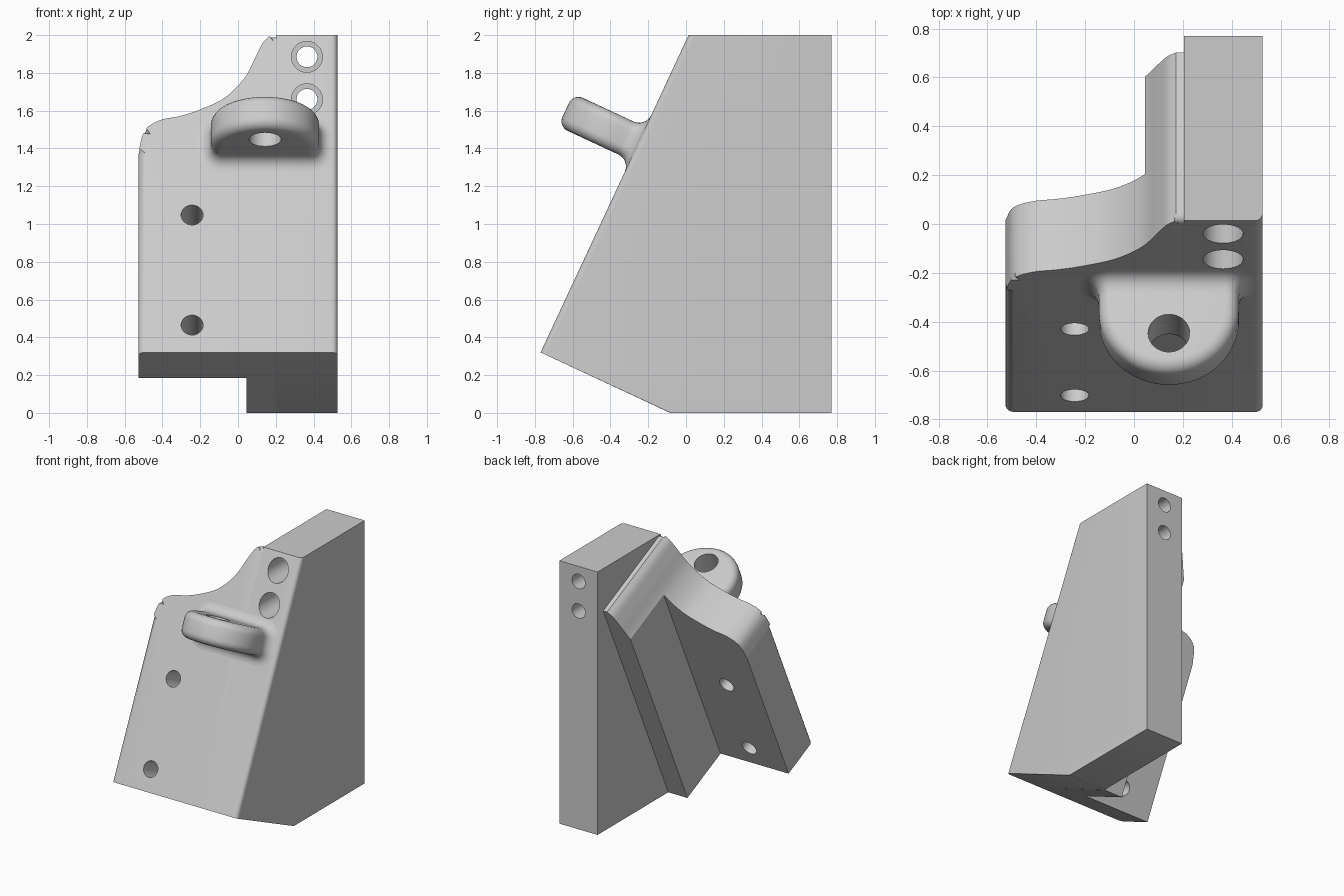
import bpy, bmesh
from math import radians, sin, cos, tan, pi, sqrt
from mathutils import Vector, Matrix

if "Cube" in bpy.data.objects:
    bpy.data.objects.remove(bpy.data.objects["Cube"], do_unlink=True)

# One plain grey for the whole bracket
grey = bpy.data.materials.new("light_grey")
grey.use_nodes = True
grey.diffuse_color = (0.6, 0.6, 0.6, 1)
grey.node_tree.nodes["Principled BSDF"].inputs["Base Color"].default_value = (0.6, 0.6, 0.6, 1)

# Sloped frame: local x across, local y into the plate, local z up the slope
TILT = radians(25)
SLOPE = Matrix.Translation((0, -0.77, 0.32)) @ Matrix.Rotation(-TILT, 4, 'X')
HALF = 0.527          # half of the overall width
WALL = 0.205          # inner side of the thick wall
RIB = 0.045           # inner side of the rib
THICK, DEEP = 0.32, 0.76
TOP = (2 - 0.32) / cos(TILT)


def loft(name, rings, matrix=Matrix(), round_edge=None, width=0.035):
    """Skin a list of equal-length closed rings, cap the ends, optionally round some edges."""
    bm = bmesh.new()
    loops = [[bm.verts.new(p) for p in ring] for ring in rings]
    n = len(loops[0])
    for a, b in zip(loops, loops[1:]):
        for i in range(n):
            j = (i + 1) % n
            bm.faces.new((a[i], a[j], b[j], b[i]))
    bm.faces.new(loops[0])
    bm.faces.new(loops[-1])
    if round_edge:
        edges = [e for e in bm.edges if round_edge(e.verts[0].co, e.verts[1].co)]
        bmesh.ops.bevel(bm, geom=edges, offset=width, segments=4, profile=0.5,
                        affect='EDGES', clamp_overlap=False)
    bmesh.ops.recalc_face_normals(bm, faces=bm.faces)
    bm.transform(matrix)
    mesh = bpy.data.meshes.new(name)
    bm.to_mesh(mesh)
    bm.free()
    mesh.materials.append(grey)
    obj = bpy.data.objects.new(name, mesh)
    bpy.context.collection.objects.link(obj)
    return obj


def rod(start, end, r, matrix=Matrix(), sides=48):
    """Round cutter between two points."""
    start, end = Vector(start), Vector(end)
    turn = (end - start).to_track_quat('Z', 'Y')
    ring = [turn @ Vector((r * cos(2 * pi * i / sides), r * sin(2 * pi * i / sides), 0))
            for i in range(sides)]
    obj = loft("cutter", [[p + c for p in ring] for c in (start, end)], matrix)
    obj.hide_render = True
    return obj


def finish(obj, cutters=()):
    """Drill the holes and shade the part."""
    bpy.ops.object.select_all(action='DESELECT')
    bpy.context.view_layer.objects.active = obj
    obj.select_set(True)
    for c in cutters:
        mod = obj.modifiers.new("hole", 'BOOLEAN')
        mod.operation, mod.solver, mod.object = 'DIFFERENCE', 'EXACT', c
        bpy.ops.object.modifier_apply(modifier=mod.name)
        bpy.data.objects.remove(c, do_unlink=True)
    bpy.ops.object.shade_smooth_by_angle(angle=radians(30))


def spline(pts, steps=6):
    """Smooth curve through the points."""
    p = [Vector(q) for q in pts]
    p = [2 * p[0] - p[1]] + p + [2 * p[-1] - p[-2]]
    out = []
    for a, b, c, d in zip(p, p[1:], p[2:], p[3:]):
        for k in range(steps):
            t = k / steps
            out.append(0.5 * (2 * b + (c - a) * t + (2 * a - 5 * b + 4 * c - d) * t * t
                              + (3 * b - a - 3 * c + d) * t ** 3))
    return out + [p[-2]]


# Swept top edge of the sloped plate, as (across, up the slope)
crest = spline([(-HALF, 1.17), (-0.495, 1.295), (-0.415, 1.356), (-0.31, 1.38), (-0.2, 1.419),
                (-0.07, 1.488), (0.035, 1.604), (0.1, 1.742), (0.135, 1.814), (0.172, TOP)])


def slab(name, outline, near, far, **kw):
    return loft(name, [[(x, d, s) for x, s in outline] for d in (near, far)], SLOPE, **kw)


# Sloped plate with a softened front rim and two bolt holes
plate = slab("sloped_plate",
             [(WALL, 0), (-HALF, 0)] + [tuple(v) for v in crest] + [(WALL, TOP)], 0, THICK,
             round_edge=lambda a, b: max(a.y, b.y) < 1e-4 and max(a.z, b.z) > 0.01
             and min(a.x, b.x) < WALL - 1e-4)
finish(plate, [rod((-0.243, -0.2, s), (-0.243, 0.5, s), 0.058, SLOPE) for s in (0.16, 0.803)])

# Rib behind the plate, following the same crest
after = next(i for i, v in enumerate(crest) if v.x > RIB)
a, b = crest[after - 1], crest[after]
start = a.lerp(b, (RIB - a.x) / (b.x - a.x))
rib = slab("rear_rib", [(WALL, 0), (RIB, 0), tuple(start)]
           + [tuple(v) for v in crest[after:]] + [(WALL, TOP)], THICK, DEEP)
finish(rib)

# Thick upright wall with two counterbored holes
back = 0.77
profile = [(-0.77 + DEEP * cos(TILT), 0), (back, 0), (back, 2),
           (-0.77 + 1.68 * tan(TILT), 2), (-0.77, 0.32)]


def slope_edge(a, b):
    low, high = sorted((a, b), key=lambda v: v.z)
    return min(a.x, b.x) > HALF - 1e-4 and abs(low.z - 0.32) < 1e-4 and high.z > 1.9


wall = loft("upright_wall", [[(x, y, z) for y, z in profile] for x in (WALL, HALF)],
            round_edge=slope_edge, width=0.03)
bores = []
for z in (1.66, 1.885):
    bores += [rod((0.365, -1, z), (0.365, 0.45, z), 0.082),
              rod((0.365, -1, z), (0.365, 1, z), 0.055)]
finish(wall, bores)

# Lug standing square off the slope: rounded tab with softened rims
LX, LS, LR, LH, SOFT, REACH = 0.143, 1.22, 0.287, 0.096, 0.055, 0.135


def tab(inset, s):
    r = LR - inset
    arc = [(LX + r * cos(pi * i / 32), -REACH - r * sin(pi * i / 32), s) for i in range(33)]
    return [(LX + r, 0.02, s)] + arc + [(LX - r, 0.02, s)]


turns = [radians(90 * i / 6) for i in range(7)]
upper = [(SOFT * (1 - cos(t)), LH - SOFT + SOFT * sin(t)) for t in turns]
lug = loft("lug", [tab(k, LS - h) for k, h in reversed(upper)]
           + [tab(k, LS + h) for k, h in upper], SLOPE)
finish(lug, [rod((LX, -0.257, 0.8), (LX, -0.257, 1.7), 0.085, SLOPE)])

# Flared fillet where the lug meets the slope
FLARE = 0.07


def flare_ring(t):
    out = FLARE * (1 - sin(t))
    r = SOFT + out
    ring = []
    for q, (sx, sz) in enumerate([(1, 1), (-1, 1), (-1, -1), (1, -1)]):
        for k in range(7):
            ang = pi / 2 * (q + k / 6)
            ring.append((LX + sx * (LR - SOFT) + r * cos(ang), -FLARE * (1 - cos(t)),
                         LS + sz * (LH - SOFT) + r * sin(ang)))
    return ring


finish(loft("lug_fillet", [flare_ring(t) for t in turns], SLOPE))
bpy.ops.object.select_all(action='DESELECT')
